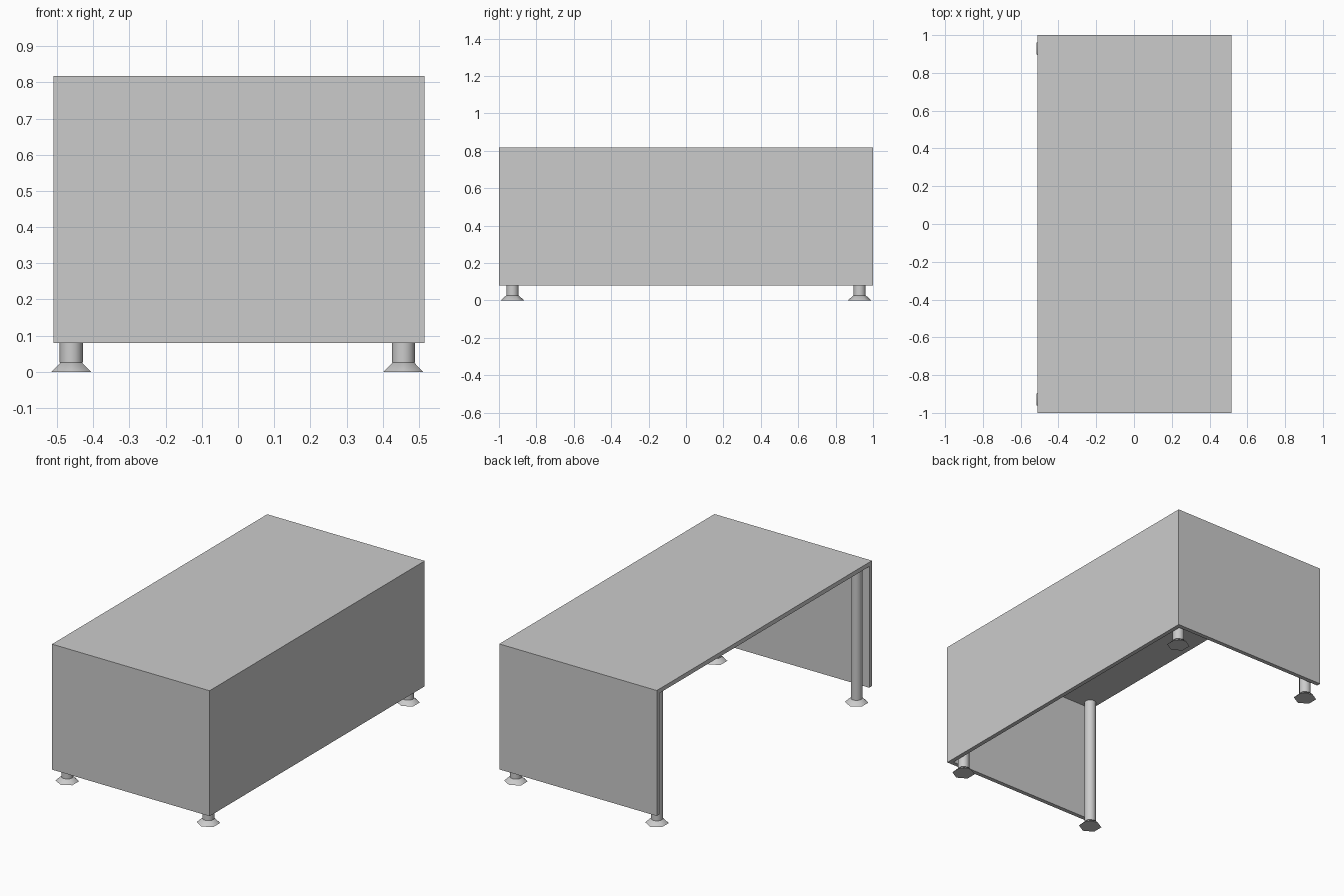
import bpy
import bmesh
from math import cos, sin, pi, radians

cube = bpy.data.objects.get("Cube")
if cube:
    bpy.data.objects.remove(cube, do_unlink=True)

# One grey finish for everything
grey = bpy.data.materials.new("light grey")
grey.use_nodes = True
colour = (0.6, 0.6, 0.6, 1)
grey.diffuse_color = colour
grey.node_tree.nodes["Principled BSDF"].inputs["Base Color"].default_value = colour


def finish(name, bm):
    bmesh.ops.recalc_face_normals(bm, faces=bm.faces)
    mesh = bpy.data.meshes.new(name)
    bm.to_mesh(mesh)
    bm.free()
    mesh.materials.append(grey)
    obj = bpy.data.objects.new(name, mesh)
    bpy.context.collection.objects.link(obj)
    return obj


def panel(name, low, high):
    bm = bmesh.new()
    bmesh.ops.create_cube(bm, size=1)
    for v in bm.verts:
        v.co = [a + (c + 0.5) * (b - a) for a, b, c in zip(low, high, v.co)]
    return finish(name, bm)


def prism(name, x, y, sides, z0, r0, z1, r1):
    """Upright solid with regular ends and a corner pointing along y."""
    bm = bmesh.new()
    angles = [pi / 2 + 2 * pi * i / sides for i in range(sides)]
    rings = [[bm.verts.new((x + r * cos(a), y + r * sin(a), z)) for a in angles]
             for r, z in ((r0, z0), (r1, z1))]
    for ring in rings:
        bm.faces.new(ring)
    for i in range(sides):
        j = (i + 1) % sides
        bm.faces.new((rings[0][i], rings[0][j], rings[1][j], rings[1][i]))
    obj = finish(name, bm)
    bpy.ops.object.select_all(action='DESELECT')
    obj.select_set(True)
    bpy.context.view_layer.objects.active = obj
    bpy.ops.object.shade_smooth_by_angle(angle=radians(65))


# Table shell: top, two ends and one long side, open towards -x
X0, X1, Y, Z0, Z1, T = -0.51, 0.515, 1.0, 0.08, 0.818, 0.025
under = Z1 - T
panel("table_top", (X0, -Y, under), (X1, Y, Z1))
panel("front_panel", (X0, -Y, Z0), (X1, -Y + T, under))
panel("back_panel", (X0, Y - T, Z0), (X1, Y, under))
panel("left_panel", (X1 - T, -Y + T, Z0), (X1, Y - T, under))

# Round posts on flared six-sided feet
for side, x in (("right", -0.461), ("left", 0.457)):
    for end, y in (("front", -0.928), ("back", 0.928)):
        prism(f"{end}_{side}_foot", x, y, 6, 0, 0.063, 0.025, 0.035)
        prism(f"{end}_{side}_post", x, y, 16, 0.025, 0.032, under, 0.032)
